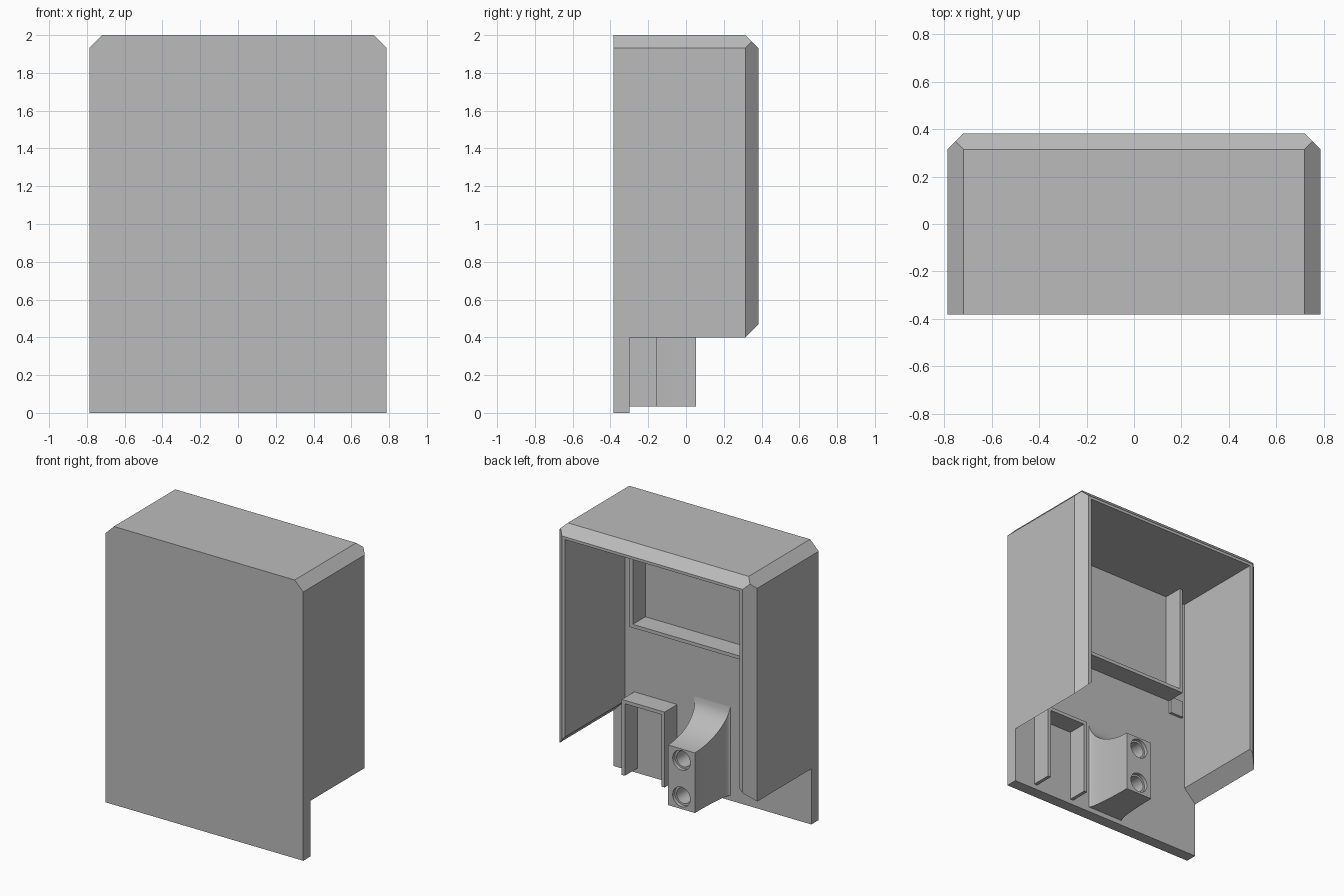
import bpy, bmesh
from math import sqrt, pi
from mathutils import Vector, Matrix

if "Cube" in bpy.data.objects:
    bpy.data.objects.remove(bpy.data.objects["Cube"], do_unlink=True)

grey = bpy.data.materials.new("plain grey")
grey.use_nodes = True
grey.diffuse_color = (0.5, 0.5, 0.5, 1)
grey.node_tree.nodes["Principled BSDF"].inputs["Base Color"].default_value = (0.5, 0.5, 0.5, 1)

# Main dimensions
HALF_W, HALF_D, TOP = 0.787, 0.383, 2.0
BEVEL = 0.068
PLATE = -0.30            # inner face of the front plate
INNER_W, CEILING = 0.695, 1.912
THIN = 0.025             # rib thickness
RIB_Y = -0.157           # how far ribs reach back


def finish(name, bm):
    bmesh.ops.recalc_face_normals(bm, faces=bm.faces)
    mesh = bpy.data.meshes.new(name)
    bm.to_mesh(mesh)
    bm.free()
    mesh.materials.append(grey)
    obj = bpy.data.objects.new(name, mesh)
    bpy.context.collection.objects.link(obj)
    return obj


def box_mesh(x, y, z):
    bm = bmesh.new()
    bmesh.ops.create_cube(bm, size=1)
    for v in bm.verts:
        v.co = Vector([(r[0] + r[1]) / 2 + c * (r[1] - r[0]) for c, r in zip(v.co, (x, y, z))])
    return bm


def box(name, x, y, z):
    return finish(name, box_mesh(x, y, z))


def prism(name, outline, y0, y1):
    """Extrude an x-z outline along y."""
    bm = bmesh.new()
    face = bm.faces.new([bm.verts.new((x, y0, z)) for x, z in outline])
    moved = bmesh.ops.extrude_face_region(bm, geom=[face])["geom"]
    bmesh.ops.translate(bm, vec=(0, y1 - y0, 0),
                        verts=[v for v in moved if isinstance(v, bmesh.types.BMVert)])
    return finish(name, bm)


def cylinder(name, radius, z, y0, y1):
    bm = bmesh.new()
    bmesh.ops.create_cone(bm, cap_ends=True, segments=32, radius1=radius, radius2=radius,
                          depth=y1 - y0, matrix=Matrix.Translation((0, (y0 + y1) / 2, z))
                          @ Matrix.Rotation(pi / 2, 4, "X"))
    return finish(name, bm)


def cut(obj, cutter):
    cutter.hide_render = True
    mod = obj.modifiers.new("cut", "BOOLEAN")
    mod.operation, mod.solver, mod.object = "DIFFERENCE", "EXACT", cutter
    bpy.context.view_layer.objects.active = obj
    bpy.ops.object.modifier_apply(modifier=mod.name)
    bpy.data.objects.remove(cutter, do_unlink=True)


# Cover: a block with mitred chamfers along the top sides and the back edges
bm = box_mesh((-HALF_W, HALF_W), (-HALF_D, HALF_D), (0, TOP))
for nx, ny, nz in ((1, 0, 1), (-1, 0, 1), (0, 1, 1), (1, 1, 0), (-1, 1, 0)):
    corner = Vector((nx * HALF_W, ny * HALF_D, nz * TOP))
    normal = Vector((nx, ny, nz))
    point = corner - normal * BEVEL / 2
    cut_geom = bmesh.ops.bisect_plane(bm, geom=bm.verts[:] + bm.edges[:] + bm.faces[:],
                                      plane_co=point, plane_no=normal, clear_outer=True)
    rim = [e for e in cut_geom["geom_cut"] if isinstance(e, bmesh.types.BMEdge)]
    bmesh.ops.contextual_create(bm, geom=rim)
cover = finish("cover", bm)

# Hollow it from the back and trim the side walls with a slanted lower edge
cut(cover, box("cavity_cutter", (-INNER_W, INNER_W), (PLATE, 1), (-1, CEILING)))
cut(cover, prism("lower_cutter", [(-1, -0.1), (-1, 0.187), (-0.6, 0.587),
                                  (0.6, 0.587), (1, 0.187), (1, -0.1)], PLATE, 1))

# Upper frame: two ribs and a shelf
rib_y = (PLATE - 0.01, RIB_Y)
FRAME_X, SHELF_Z = 0.533, 1.14
for side, x0 in (("left", FRAME_X), ("right", -FRAME_X - THIN)):
    box(side + "_frame_rib", (x0, x0 + THIN), rib_y, (SHELF_Z - THIN, CEILING + 0.01))
box("frame_shelf", (-FRAME_X, FRAME_X), rib_y, (SHELF_Z - THIN, SHELF_Z))
box("small_pad", (-0.665, -0.56), (PLATE - 0.01, PLATE + 0.02), (1.02, SHELF_Z))

# Lower bracket: an arch open at the bottom
LOW, B0, B1, B_TOP = 0.035, 0.28, 0.621, 0.577
prism("lower_bracket", [(B0, LOW), (B0, B_TOP), (B1, B_TOP), (B1, LOW), (B1 - THIN, LOW),
                        (B1 - THIN, B_TOP - THIN), (B0 + THIN, B_TOP - THIN),
                        (B0 + THIN, LOW)], PLATE - 0.01, RIB_Y)

# Screw block: sections flaring towards the plate
bm = bmesh.new()
STEPS, BLOCK_Y = 16, 0.052
rings = []
for i in range(STEPS + 1):
    t = (i / STEPS) ** 1.6
    flare = 1 - sqrt(1 - (1 - t) ** 2)
    w, top = 0.107 + 0.036 * flare, 0.467 + 0.206 * flare
    y = PLATE + (BLOCK_Y - PLATE) * t
    rings.append([bm.verts.new((x, y, z)) for x, z in ((-w, LOW), (w, LOW), (w, top), (-w, top))])
for a, b in zip(rings, rings[1:]):
    for k in range(4):
        n = (k + 1) % 4
        bm.faces.new((a[k], a[n], b[n], b[k]))
bm.faces.new(rings[0])
bm.faces.new(rings[-1])
block = finish("screw_block", bm)

# Two stepped screw holes
for z in (0.385, 0.122):
    cut(block, cylinder("hole_cutter", 0.056, z, -0.2, 0.2))
    cut(block, cylinder("step_cutter", 0.07, z, BLOCK_Y - 0.025, 0.2))

bpy.ops.object.select_all(action="DESELECT")
block.select_set(True)
bpy.context.view_layer.objects.active = block
bpy.ops.object.shade_smooth_by_angle(angle=0.5)
